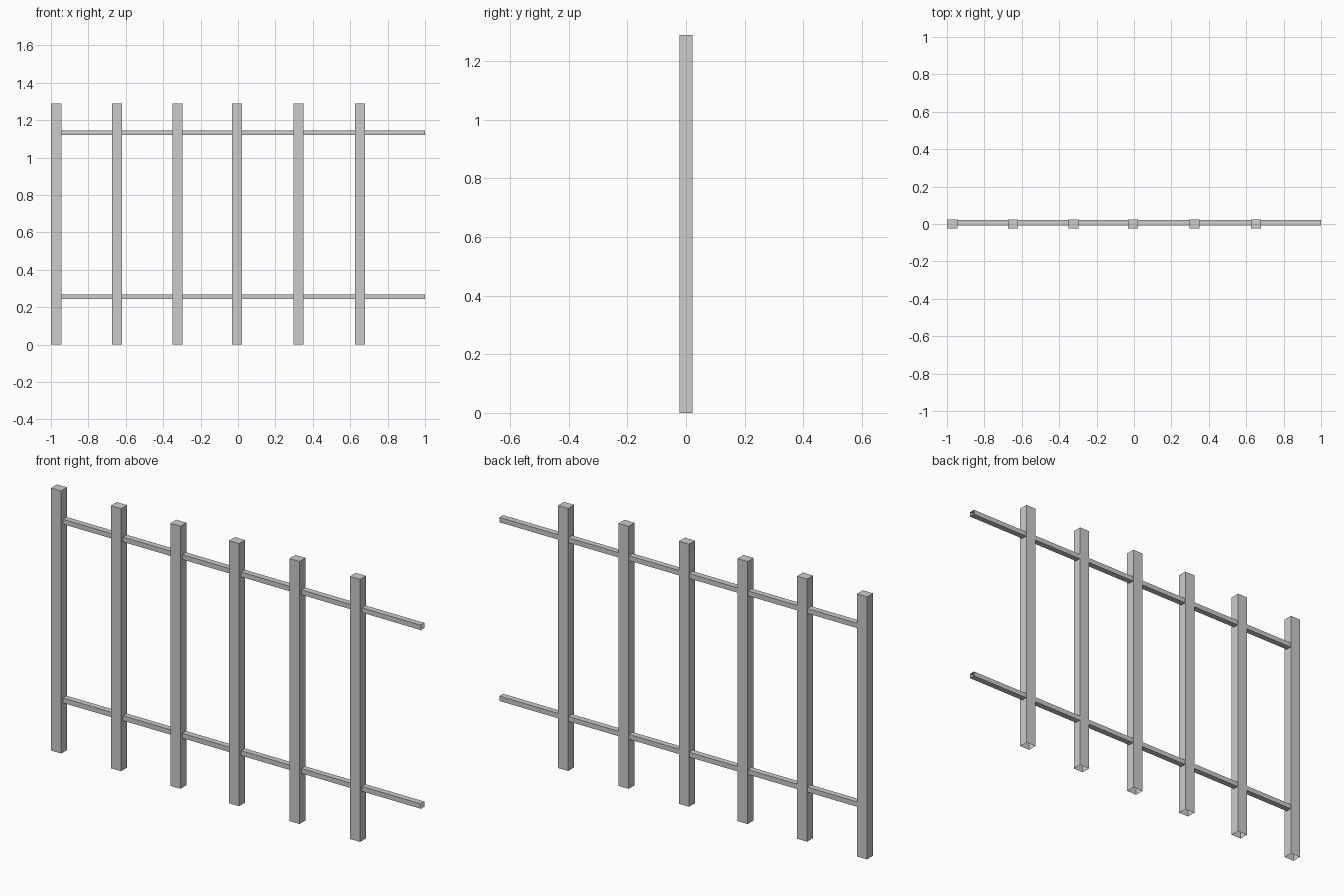
import bpy, bmesh
from mathutils import Matrix, Vector

if "Cube" in bpy.data.objects:
    bpy.data.objects.remove(bpy.data.objects["Cube"])


def box(name, lo, hi, open_dirs=()):
    """Box between two corners; faces pointing along open_dirs are left off."""
    lo, hi = Vector(lo), Vector(hi)
    bm = bmesh.new()
    bmesh.ops.create_cube(bm, size=1, matrix=Matrix.LocRotScale(
        (lo + hi) / 2, None, hi - lo))
    bm.normal_update()
    gone = [f for f in bm.faces
            if any(f.normal.dot(Vector(d)) > 0.9 for d in open_dirs)]
    bmesh.ops.delete(bm, geom=gone, context='FACES')
    mesh = bpy.data.meshes.new(name)
    bm.to_mesh(mesh)
    bm.free()
    obj = bpy.data.objects.new(name, mesh)
    bpy.context.collection.objects.link(obj)
    return obj


# Upright posts, open at the foot
W, D, H = 0.055, 0.023, 1.29
for i, x in enumerate((-0.9725, -0.647, -0.324, -0.005, 0.323, 0.652)):
    box(f"post_{i + 1}", (x - W / 2, -D, 0), (x + W / 2, D, H), [(0, 0, -1)])

# Horizontal rails, hollow ends, running past the last post
for name, z in (("lower_rail", 0.255), ("upper_rail", 1.133)):
    box(name, (-0.96, -0.008, z - 0.012), (1.0, 0.021, z + 0.012),
        [(1, 0, 0), (-1, 0, 0)])
